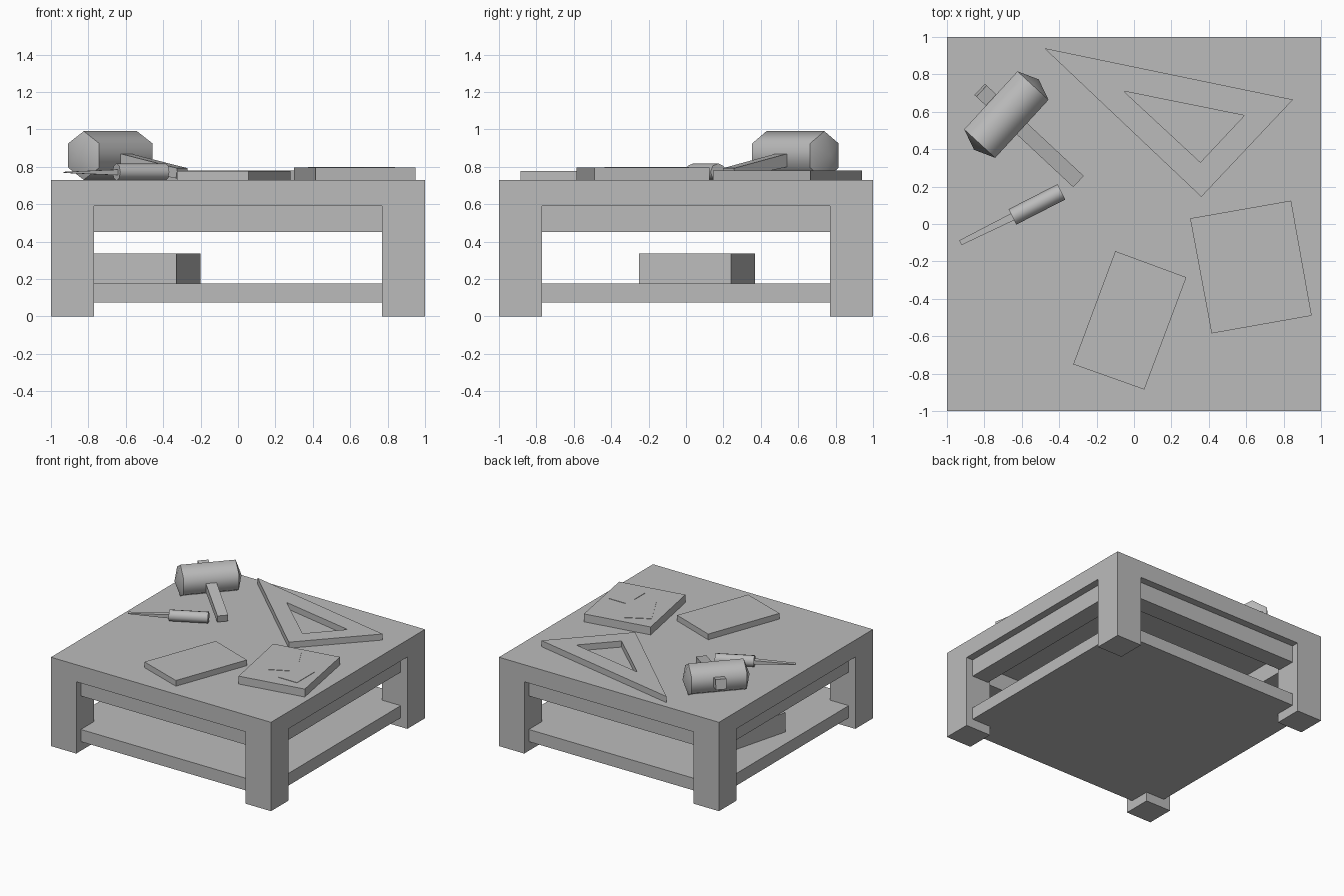
import bpy, bmesh, math
from mathutils import Vector, Matrix

cube = bpy.data.objects.get("Cube")
if cube:
    bpy.data.objects.remove(cube, do_unlink=True)

GREY = (0.5, 0.5, 0.5, 1)
mat = bpy.data.materials.new("plain grey")
mat.use_nodes = True
mat.diffuse_color = GREY
mat.node_tree.nodes["Principled BSDF"].inputs["Base Color"].default_value = GREY


def finish(name, bm, smooth=None):
    """Turn a bmesh into a named object, smooth below the given angle."""
    bmesh.ops.recalc_face_normals(bm, faces=bm.faces)
    mesh = bpy.data.meshes.new(name)
    bm.to_mesh(mesh)
    bm.free()
    mesh.materials.append(mat)
    ob = bpy.data.objects.new(name, mesh)
    bpy.context.collection.objects.link(ob)
    if smooth:
        bpy.ops.object.select_all(action="DESELECT")
        ob.select_set(True)
        bpy.context.view_layer.objects.active = ob
        bpy.ops.object.shade_smooth_by_angle(angle=math.radians(smooth))
    return ob


def box(name, lo, hi):
    lo, hi = Vector(lo), Vector(hi)
    bm = bmesh.new()
    bmesh.ops.create_cube(bm, size=1, matrix=Matrix.Translation((lo + hi) / 2)
                          @ Matrix.Diagonal((*(hi - lo), 1)))
    return finish(name, bm)


def bridge(bm, a, b):
    for i in range(len(a)):
        j = (i + 1) % len(a)
        bm.faces.new((a[i], a[j], b[j], b[i]))


def ring(bm, pts, z):
    return [bm.verts.new((x, y, z)) for x, y in pts]


def slab(name, pts, z0, z1, hole=None):
    """Upright prism over an outline; a hole has as many corners as the outline."""
    bm = bmesh.new()
    low, high = ring(bm, pts, z0), ring(bm, pts, z1)
    bridge(bm, low, high)
    if hole:
        hole_low, hole_high = ring(bm, hole, z0), ring(bm, hole, z1)
        bridge(bm, hole_low, hole_high)
        bridge(bm, low, hole_low)
        bridge(bm, high, hole_high)
    else:
        bm.faces.new(low)
        bm.faces.new(high)
    return finish(name, bm)


def bar(name, start, end, size0, size1):
    """Tapered rectangular bar; sizes are (width, height) at each end."""
    start, end = Vector(start), Vector(end)
    along = (end - start).normalized()
    side = along.cross(Vector((0, 0, 1))).normalized()
    up = side.cross(along)
    bm = bmesh.new()
    ends = [[bm.verts.new(p + side * w * sx / 2 + up * h * sy / 2)
             for sx, sy in ((-1, -1), (1, -1), (1, 1), (-1, 1))]
            for p, (w, h) in ((start, size0), (end, size1))]
    bridge(bm, *ends)
    for e in ends:
        bm.faces.new(e)
    return finish(name, bm)


def rod(name, start, end, radius, sides, point=0.0, smooth=65):
    """Many-sided rod with a corner on top and ends drawn out to a point."""
    start, end = Vector(start), Vector(end)
    along = (end - start).normalized()
    side = along.cross(Vector((0, 0, 1))).normalized()
    up = side.cross(along)
    turns = [2 * math.pi * i / sides for i in range(sides)]
    bm = bmesh.new()
    ends = [[bm.verts.new(p + radius * (up * math.cos(t) + side * math.sin(t)))
             for t in turns] for p in (start, end)]
    bridge(bm, *ends)
    for e, tip in zip(ends, (start - along * point, end + along * point)):
        if point:
            apex = bm.verts.new(tip)
            for i in range(sides):
                bm.faces.new((e[i], e[(i + 1) % sides], apex))
        else:
            bm.faces.new(e)
    return finish(name, bm, smooth)


# Table: top, legs, set-back aprons and shelf
TOP, UNDER, LEG, INSET, THICK = 0.73, 0.59, 0.77, 0.94, 0.15
box("table_top", (-1, -1, UNDER), (1, 1, TOP))
for sx, xn in ((-1, "right"), (1, "left")):
    for sy, yn in ((-1, "front"), (1, "back")):
        xs, ys = sorted((sx, sx * LEG)), sorted((sy, sy * LEG))
        box(f"{yn}_{xn}_leg", (xs[0], ys[0], 0), (xs[1], ys[1], UNDER))
for s, xn, yn in ((-1, "right", "front"), (1, "left", "back")):
    a, b = sorted((s * INSET, s * (INSET - THICK)))
    box(f"{yn}_apron", (-LEG, a, 0.45), (LEG, b, UNDER))
    box(f"{xn}_apron", (a, -LEG, 0.45), (b, LEG, UNDER))
box("shelf", (-INSET, -INSET, 0.075), (INSET, INSET, 0.175))

# Box stored on the shelf
slab("shelf_box", [(-0.33, -0.25), (-0.2, 0.24), (-0.69, 0.37), (-0.82, -0.12)], 0.175, 0.335)

# Set square with a triangular opening
slab("set_square", [(-0.48, 0.94), (0.85, 0.665), (0.36, 0.145)], TOP, 0.78,
     hole=[(-0.055, 0.71), (0.59, 0.58), (0.355, 0.33)])

# Drawing board with a flat cut-out shape on it
slab("drawing_board", [(0.3, 0.03), (0.84, 0.125), (0.95, -0.49), (0.415, -0.585)], TOP, 0.795)
slab("board_shape", [(0.375, -0.09), (0.565, 0.015), (0.685, -0.2), (0.84, -0.2),
                     (0.84, -0.435), (0.675, -0.435), (0.675, -0.295), (0.525, -0.37)],
     0.795, 0.798)

# Notebook
slab("notebook", [(-0.1, -0.145), (0.28, -0.285), (0.055, -0.885), (-0.325, -0.75)], TOP, 0.777)

# Mallet
rod("mallet_head", (-0.825, 0.43, 0.86), (-0.54, 0.74, 0.86), 0.13, 6, point=0.045)
bar("mallet_handle", (-0.3, 0.23, 0.765), (-0.82, 0.715, 0.885), (0.082, 0.055), (0.082, 0.08))

# Chisel
rod("chisel_handle", (-0.65, 0.038, 0.772), (-0.388, 0.172, 0.772), 0.046, 8)
bar("chisel_blade", (-0.65, 0.038, 0.77), (-0.928, -0.1, 0.77), (0.04, 0.03), (0.028, 0.006))
